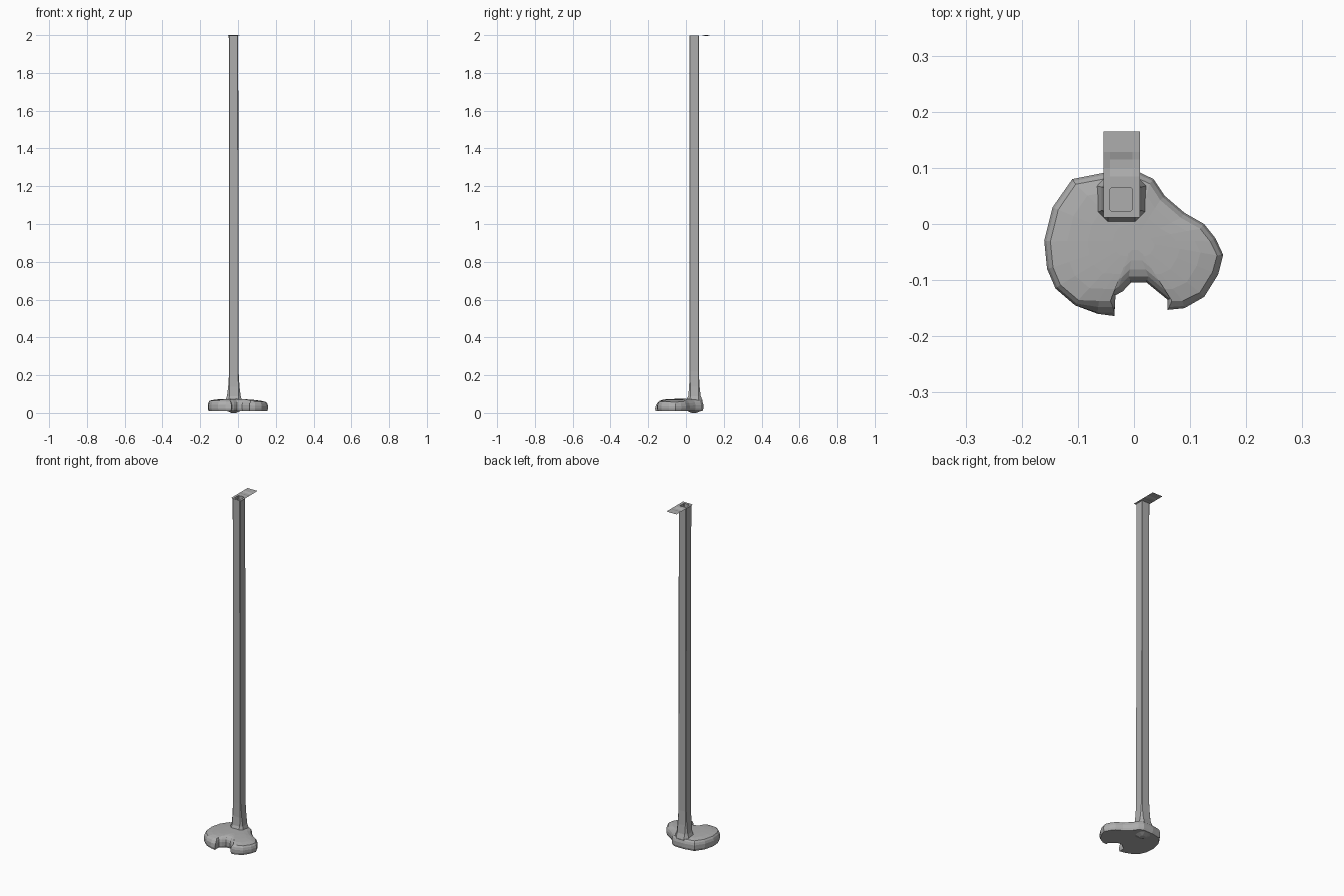
import bpy
from mathutils import Vector

if "Cube" in bpy.data.objects:
    bpy.data.objects.remove(bpy.data.objects["Cube"])

grey = bpy.data.materials.new("mid_grey")
grey.diffuse_color = (0.42, 0.42, 0.42, 1)
grey.use_nodes = True
grey.node_tree.nodes["Principled BSDF"].inputs["Base Color"].default_value = grey.diffuse_color


def make_object(name, verts, faces):
    mesh = bpy.data.meshes.new(name)
    mesh.from_pydata(verts, [], faces)
    mesh.validate()
    mesh.materials.append(grey)
    obj = bpy.data.objects.new(name, mesh)
    bpy.context.collection.objects.link(obj)
    return obj


def loft(name, rings):
    """Join equal-length rings, listed bottom to top, and cap both ends."""
    n = len(rings[0])
    verts = [p for ring in rings for p in ring]
    faces = [(r * n + i, r * n + (i + 1) % n, (r + 1) * n + (i + 1) % n, (r + 1) * n + i)
             for r in range(len(rings) - 1) for i in range(n)]
    faces.append(tuple(reversed(range(n))))
    faces.append(tuple(range(len(verts) - n, len(verts))))
    return make_object(name, verts, faces)


def inset(points, distance):
    """Offset a counter-clockwise outline inwards."""
    result = []
    for i, p in enumerate(points):
        a, b, c = Vector(points[i - 1]), Vector(p), Vector(points[(i + 1) % len(points)])
        d = (b - a).normalized() + (c - b).normalized()
        normal = Vector((-d.y, d.x)).normalized()
        result.append(b + normal * distance)
    return result


# Weighted foot: kidney-shaped slab with a notch at the front and a gently domed top
outline = [(-0.05, 0.092), (-0.11, 0.08), (-0.145, 0.03), (-0.16, -0.03),
           (-0.155, -0.08), (-0.14, -0.115), (-0.105, -0.145), (-0.065, -0.16),
           (-0.035, -0.164), (-0.033, -0.127), (-0.02, -0.12), (-0.005, -0.104),
           (0.022, -0.104), (0.06, -0.135), (0.06, -0.153), (0.09, -0.15),
           (0.125, -0.13), (0.15, -0.09), (0.159, -0.055), (0.145, -0.025),
           (0.125, 0.0), (0.09, 0.02), (0.055, 0.05), (0.035, 0.08), (0.01, 0.092)]
rings = []
for distance, z, front in [(0.004, 0.01, -1), (0, 0.022, -1), (0, 0.044, -0.158),
                           (0.004, 0.057, -0.148), (0.011, 0.066, -0.137)]:
    rings.append([(x, max(y, front), z - (0.05 * max(0, x) if z > 0.03 else 0))
                  for x, y in inset(outline, distance)])
for scale, height in [(0.8, 0.0715), (0.55, 0.074), (0.25, 0.075)]:
    rings.append([(scale * x, -0.03 + scale * (y + 0.03), height - 0.05 * max(0, scale * x))
                  for x, y, z in rings[4]])
loft("weighted_foot", rings)


# Post: square tube flaring into the foot, recessed at the top
def square(x0, x1, y0, y1, z, cut=0.003):
    return [(x0 + cut, y0, z), (x1 - cut, y0, z), (x1, y0 + cut, z), (x1, y1 - cut, z),
            (x1 - cut, y1, z), (x0 + cut, y1, z), (x0, y1 - cut, z), (x0, y0 + cut, z)]


loft("post", [square(-0.035, -0.01, 0.03, 0.055, 0.0),
              square(-0.06, 0.015, 0.005, 0.082, 0.011, 0.02),
              square(-0.067, 0.022, 0.0, 0.088, 0.065, 0.02),
              square(-0.058, 0.014, 0.012, 0.078, 0.09, 0.012),
              square(-0.052, 0.008, 0.017, 0.072, 0.14, 0.006),
              square(-0.047, 0.003, 0.018, 0.068, 0.22),
              square(-0.047, 0.002, 0.018, 0.068, 1.1),
              square(-0.049, 0.001, 0.018, 0.068, 1.998),
              square(-0.043, -0.003, 0.023, 0.065, 1.998),
              square(-0.043, -0.003, 0.023, 0.065, 1.965)])

# Top plate: thin sheet with a square opening and a shallow dip behind it
xs = [-0.054, -0.043, -0.003, 0.011]
ys = [(0.012, 2.0), (0.023, 2.0), (0.065, 2.0), (0.085, 2.0),
      (0.1, 1.996), (0.115, 1.996), (0.128, 2.0), (0.165, 2.0)]
verts = [(x, y, z if i in (1, 2) else 2.0) for y, z in ys for i, x in enumerate(xs)]
faces = [(r * 4 + c, r * 4 + c + 1, r * 4 + c + 5, r * 4 + c + 4)
         for r in range(len(ys) - 1) for c in range(3) if (r, c) != (1, 1)]
make_object("top_plate", verts, faces)
